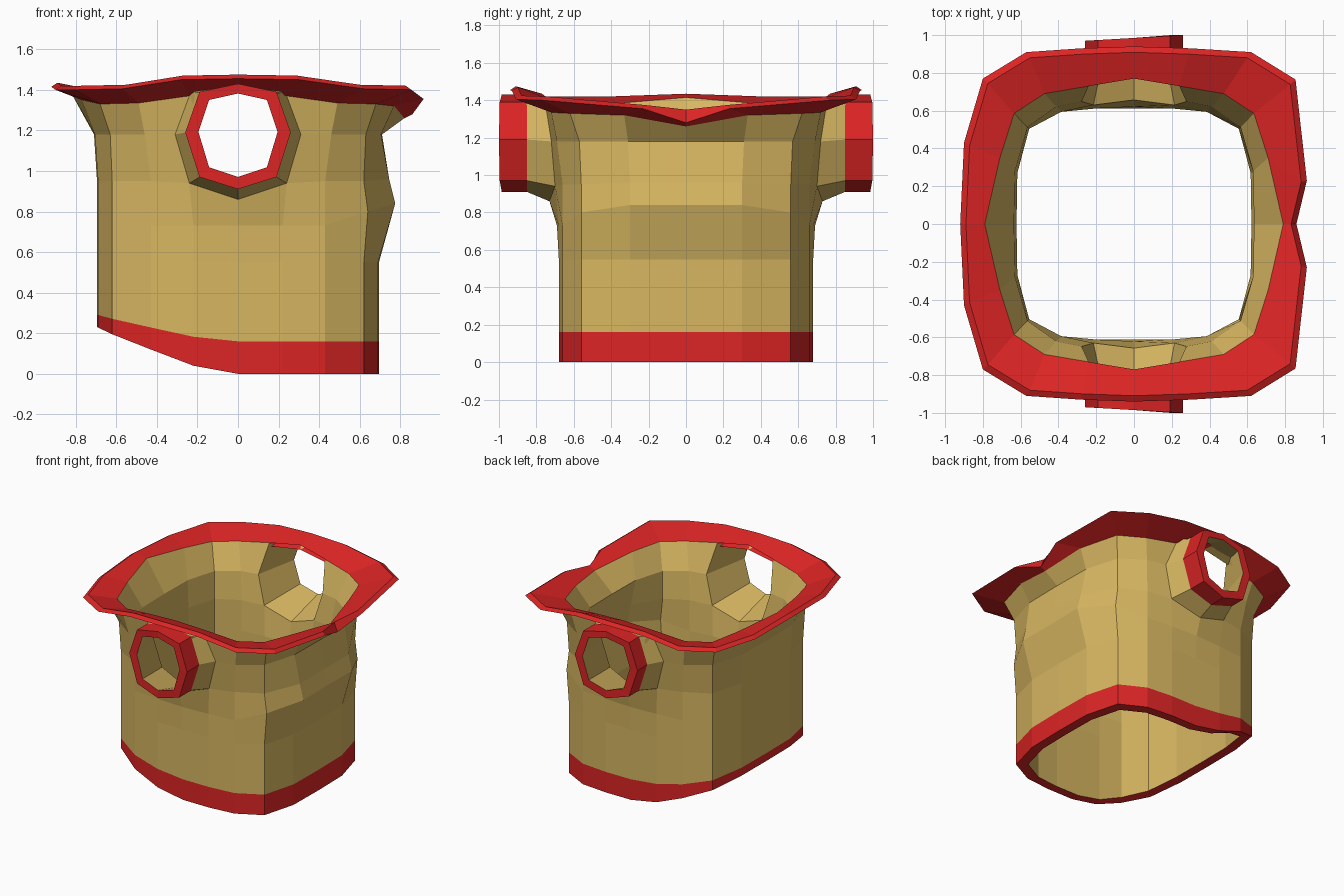
import bpy
from mathutils import Vector

cube = bpy.data.objects.get("Cube")
if cube:
    bpy.data.objects.remove(cube, do_unlink=True)


def material(name, rgb):
    m = bpy.data.materials.new(name)
    m.use_nodes = True
    m.diffuse_color = (*rgb, 1)
    m.node_tree.nodes["Principled BSDF"].inputs["Base Color"].default_value = (*rgb, 1)
    return m


GOLD = material("tan cloth", (0.68, 0.47, 0.12))
RED = material("red trim", (0.72, 0.018, 0.018))


def strip(a, b, closed=False, skip=()):
    """Quads between two matching loops of points."""
    n = len(a)
    return [(a[k], a[(k + 1) % n], b[(k + 1) % n], b[k])
            for k in range(n if closed else n - 1) if k not in skip]


def loft(loops, closed=False):
    return [q for a, b in zip(loops, loops[1:]) for q in strip(a, b, closed)]


def build(name, quads, mat):
    """Make one half from quads and mirror it across y."""
    index, faces = {}, []
    for q in quads:
        faces.append([index.setdefault(tuple(round(c, 5) for c in p), len(index)) for p in q])
    mesh = bpy.data.meshes.new(name)
    mesh.from_pydata(list(index), [], faces)
    mesh.materials.append(mat)
    obj = bpy.data.objects.new(name, mesh)
    bpy.context.collection.objects.link(obj)
    mod = obj.modifiers.new("Mirror", "MIRROR")
    mod.use_axis = (False, True, False)
    mod.use_clip = True
    return obj


# Half outline of the torso, from the chest (+x) round the side to the back
quarter = [(0.695, 0), (0.69, 0.3), (0.62, 0.56), (0.43, 0.66), (0.22, 0.68), (0, 0.68)]


def both_ends(pts):
    return pts + [(-p[0], *p[1:]) for p in reversed(pts[:-1])]


plan = both_ends(quarter)


def row(z, tweaks={}):
    pts = [Vector((x, y, z)) for x, y in plan]
    for k, p in tweaks.items():
        pts[k] = Vector(p)
    return pts


# Hem rises towards the back
hem_z = [0, 0, 0, 0, 0, 0, 0.04, 0.12, 0.195, 0.228, 0.23]
hem_low = [Vector((x, y, z)) for (x, y), z in zip(plan, hem_z)]
hem_top = [Vector((p.x, p.y, 0.16 + 0.57 * p.z)) for p in hem_low]

# Torso rows with the chest bulge and the armhole shape
waist = row(0.55)
chest = row(0.73, {0: (0.77, 0, 0.84), 1: (0.775, 0.3, 0.84), 2: (0.64, 0.56, 0.8), 5: (0, 0.69, 0.73)})
under_arm = row(0.95, {0: (0.745, 0, 0.96), 1: (0.745, 0.3, 0.96), 4: (0.24, 0.7, 0.94),
                       5: (0, 0.73, 0.86), 6: (-0.24, 0.7, 0.94)})
shoulder = [Vector((x, y, 1.18)) for x, y in both_ends(
    [(0.71, 0), (0.705, 0.31), (0.63, 0.57), (0.46, 0.69), (0.31, 0.72), (0, 0.74)])]
neck = [Vector(p) for p in both_ends(
    [(0.82, 0, 1.38), (0.77, 0.33, 1.35), (0.68, 0.62, 1.33), (0.49, 0.72, 1.335),
     (0.24, 0.75, 1.37), (0, 0.77, 1.4)])]
neck[0].z, neck[1].z = 1.26, 1.32

outer = [hem_top, waist, chest, under_arm, shoulder, neck]


def inside(loop, lift=0.0):
    return [Vector((p.x * 0.895, p.y * 0.9, p.z + lift)) for p in loop]


collar_inner = [Vector((x, y, p.z + 0.035)) for (x, y), p in zip(both_ends(
    [(0.79, 0), (0.71, 0.35), (0.635, 0.585), (0.475, 0.69), (0.24, 0.73), (0, 0.77)]), neck)]
collar_inner[0].z = 1.32
inner = [inside(hem_low), inside(hem_top), inside(waist), inside(chest),
         inside(under_arm, 0.02), inside(shoulder), collar_inner]

# Armhole outlines: eight points round a two by two block of the grid
HOLE = [(0, 4), (0, 5), (0, 6), (1, 6), (2, 6), (2, 5), (2, 4), (1, 4)]
arm_outer = [outer[3 + r][k] for r, k in HOLE]
arm_inner = [inner[4 + r][k] for r, k in HOLE]
cuff_shape = [(0.19, 0.97), (0, 0.91), (-0.19, 0.97), (-0.26, 1.19),
              (-0.19, 1.39), (0, 1.43), (0.19, 1.39), (0.26, 1.19)]
cuff_base = [Vector((x, 0.85, z)) for x, z in cuff_shape]
cuff_end = [Vector((x, 0.985 + 0.058 * x, z)) for x, z in cuff_shape]
cuff_hole = [Vector((p.x * 0.75, p.y, 1.2 + (p.z - 1.2) * 0.79)) for p in cuff_end]

# Torso shell, open at the armholes
quads = []
for i in range(len(outer) - 1):
    quads += strip(outer[i], outer[i + 1], skip=(4, 5) if i >= 3 else ())
for i in range(len(inner) - 1):
    quads += strip(inner[i + 1], inner[i], skip=(4, 5) if i >= 4 else ())
build("torso", quads, GOLD)

# Sleeves, outside and lining
build("sleeves", strip(arm_outer, cuff_base, True) + strip(cuff_hole, arm_inner, True), GOLD)

# Cuffs
build("cuffs", loft([cuff_base, cuff_end, cuff_hole], True), RED)

# Hem band
build("hem", loft([inner[0], hem_low, hem_top]), RED)

# Flared collar with a notch at the chest
rim = [(0.86, 0, 1.28), (0.915, 0.23, 1.355), (0.855, 0.765, 1.4), (0.62, 0.91, 1.405),
       (0.3, 0.93, 1.45), (0, 0.94, 1.455), (-0.28, 0.93, 1.45), (-0.57, 0.91, 1.405),
       (-0.8, 0.77, 1.4), (-0.9, 0.43, 1.4), (-0.92, 0, 1.415)]
rim_low = [Vector(p) for p in rim]
rim_top = [Vector((p.x * 0.967, p.y * 0.967, p.z + 0.02)) for p in rim_low]
rim_top[0].z = 1.35
build("collar", loft([neck, rim_low, rim_top, collar_inner]), RED)
